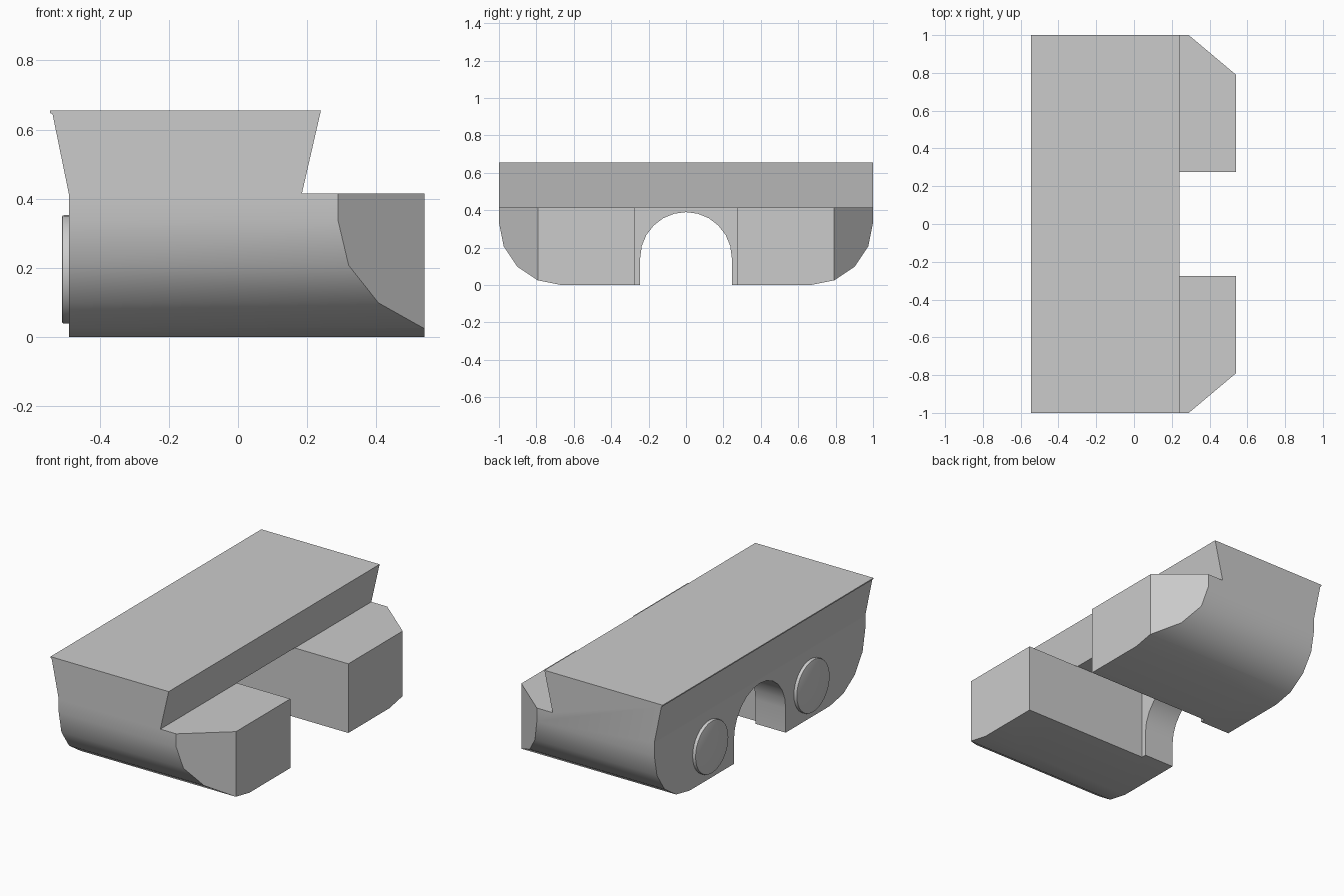
import bpy, bmesh, math
from mathutils import Vector, Matrix

if "Cube" in bpy.data.objects:
    bpy.data.objects.remove(bpy.data.objects["Cube"], do_unlink=True)

# Single grey material
GREY = (0.6, 0.6, 0.6, 1)
grey = bpy.data.materials.new("light grey")
grey.use_nodes = True
grey.diffuse_color = GREY
grey.node_tree.nodes["Principled BSDF"].inputs["Base Color"].default_value = GREY


def make_object(name, bm):
    bmesh.ops.recalc_face_normals(bm, faces=bm.faces)
    mesh = bpy.data.meshes.new(name)
    bm.to_mesh(mesh)
    bm.free()
    mesh.materials.append(grey)
    obj = bpy.data.objects.new(name, mesh)
    bpy.context.collection.objects.link(obj)
    return obj


def prism(points, axis, start, end):
    """Extrude a profile of (horizontal, z) points along x or y."""
    bm = bmesh.new()
    place = (lambda h, z: (start, h, z)) if axis == "x" else (lambda h, z: (h, start, z))
    face = bm.faces.new([bm.verts.new(place(h, z)) for h, z in points])
    new = bmesh.ops.extrude_face_region(bm, geom=[face])["geom"]
    step = Vector((end - start, 0, 0)) if axis == "x" else Vector((0, end - start, 0))
    bmesh.ops.translate(bm, vec=step, verts=[v for v in new if isinstance(v, bmesh.types.BMVert)])
    return bm


def arc(cy, cz, radius, first, last, steps):
    angles = [math.radians(first + (last - first) * i / steps) for i in range(steps + 1)]
    return [(cy + radius * math.cos(a), cz + radius * math.sin(a)) for a in angles]


def select_only(obj):
    bpy.ops.object.select_all(action="DESELECT")
    obj.select_set(True)
    bpy.context.view_layer.objects.active = obj


def cut(obj, tool_bm, operation):
    tool = make_object("cutter", tool_bm)
    tool.hide_render = True
    mod = obj.modifiers.new("cut", "BOOLEAN")
    mod.operation, mod.solver, mod.object = operation, "EXACT", tool
    select_only(obj)
    bpy.ops.object.modifier_apply(modifier=mod.name)
    bpy.data.objects.remove(tool, do_unlink=True)


# Body: flared top slab with a ledge at the prongs
SHELF, TOP = 0.415, 0.655
side = [(-0.49, 0), (0.54, 0), (0.54, SHELF), (0.185, SHELF), (0.24, TOP),
        (-0.545, TOP), (-0.545, 0.648), (-0.537, 0.645), (-0.49, SHELF)]
bm = prism(side, "y", -1.1, 1.1)

# Slanted outer corners of the prongs
for s in (1, -1):
    geom = bm.verts[:] + bm.edges[:] + bm.faces[:]
    hit = bmesh.ops.bisect_plane(bm, geom=geom, plane_co=(0.29, s, 0),
                                 plane_no=(0.21, 0.25 * s, 0), clear_outer=True)
    rim = [e for e in hit["geom_cut"] if isinstance(e, bmesh.types.BMEdge)]
    bmesh.ops.holes_fill(bm, edges=rim, sides=0)
body = make_object("body", bm)

# Rounded lower edges
R = 0.335
right_curve = arc(1 - R, R, R, 0, -90, 4)
left_curve = [(-y, z) for y, z in reversed(right_curve)]
cut(body, prism([(1, 0.9)] + right_curve + left_curve + [(-1, 0.9)], "x", -0.8, 0.8), "INTERSECT")

# Slot between the prongs, then the arch through the rear wall
slot = [(-0.275, -0.2), (0.275, -0.2), (0.275, SHELF + 0.001), (-0.275, SHELF + 0.001)]
cut(body, prism(slot, "x", -0.29, 0.8), "DIFFERENCE")
arch = [(-0.245, -0.2), (0.245, -0.2)] + arc(0, 0.145, 0.245, 0, 180, 12)
cut(body, prism(arch, "x", -0.8, -0.1), "DIFFERENCE")

select_only(body)
bpy.ops.object.shade_smooth_by_angle(angle=math.radians(30))
for poly in body.data.polygons:
    if abs(poly.normal.x) > 0.9:
        poly.use_smooth = False

# Round caps on the rear wall
for s, label in ((1, "back"), (-1, "front")):
    bm = bmesh.new()
    bmesh.ops.create_cone(bm, cap_ends=True, segments=32, radius1=0.157, radius2=0.157, depth=0.04,
                          matrix=Matrix.Translation((-0.49, 0.48 * s, 0.195))
                          @ Matrix.Rotation(math.pi / 2, 4, "Y"))
    rim = [e for e in bm.edges if all(v.co.x < -0.5 for v in e.verts)]
    bmesh.ops.bevel(bm, geom=rim, offset=0.006, segments=2, profile=0.5, affect="EDGES")
    cap = make_object(label + "_cap", bm)
    select_only(cap)
    bpy.ops.object.shade_smooth_by_angle(angle=math.radians(30))
